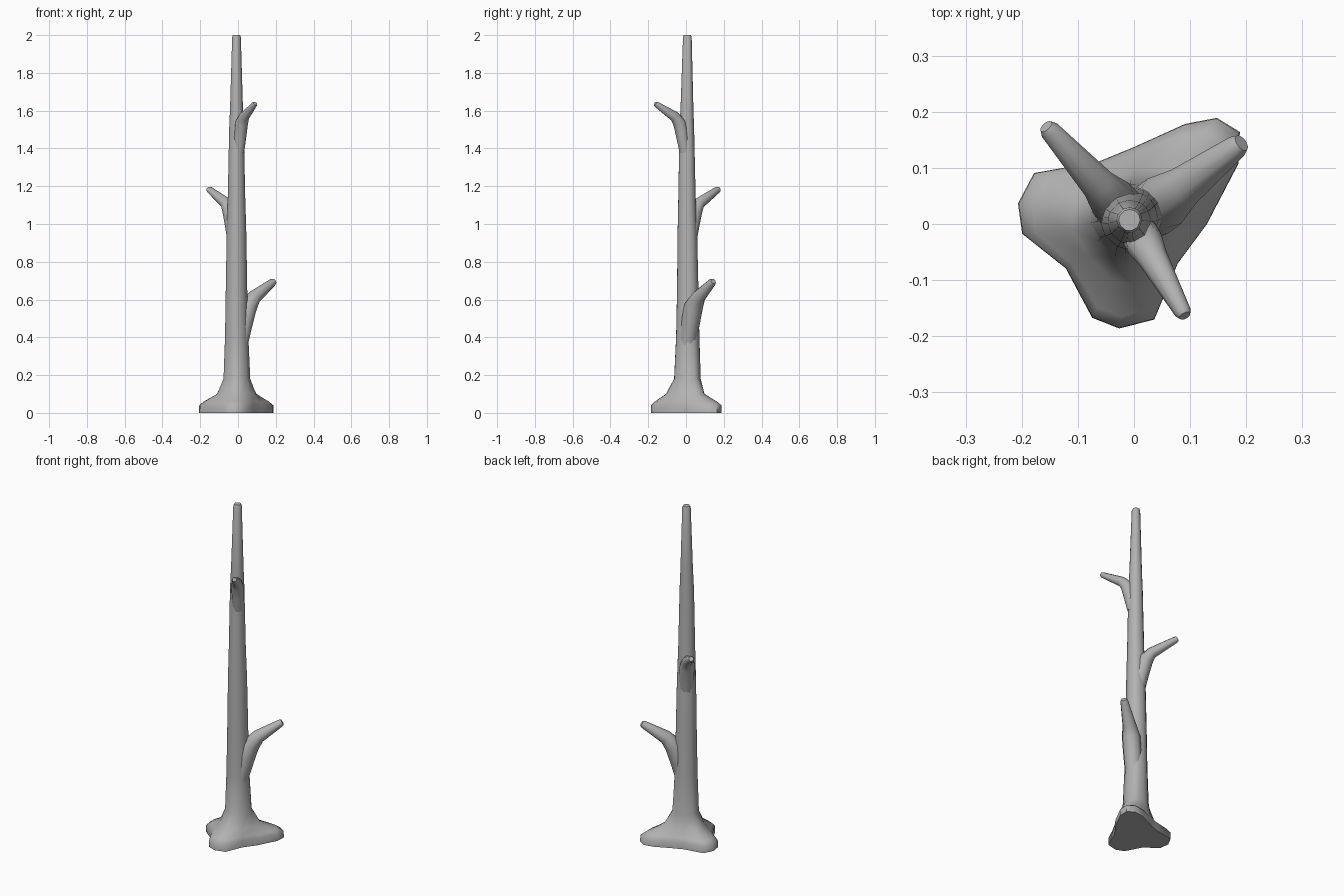
import bpy, bmesh, math
from mathutils import Vector

cube = bpy.data.objects.get("Cube")
if cube:
    bpy.data.objects.remove(cube, do_unlink=True)

bark = bpy.data.materials.new("grey bark")
bark.use_nodes = True
GREY = (0.45, 0.45, 0.45, 1)
bark.diffuse_color = GREY
bark.node_tree.nodes["Principled BSDF"].inputs["Base Color"].default_value = GREY


def loft(name, rings, sharp):
    """Skin a list of equal-length point rings and cap both ends."""
    bm = bmesh.new()
    loops = [[bm.verts.new(p) for p in ring] for ring in rings]
    for a, b in zip(loops, loops[1:]):
        n = len(a)
        for i in range(n):
            j = (i + 1) % n
            bm.faces.new((a[i], a[j], b[j], b[i]))
    bm.faces.new(loops[0][::-1])
    bm.faces.new(loops[-1])
    bmesh.ops.recalc_face_normals(bm, faces=bm.faces)
    mesh = bpy.data.meshes.new(name)
    bm.to_mesh(mesh)
    bm.free()
    mesh.materials.append(bark)
    obj = bpy.data.objects.new(name, mesh)
    bpy.context.collection.objects.link(obj)
    bpy.ops.object.select_all(action='DESELECT')
    obj.select_set(True)
    bpy.context.view_layer.objects.active = obj
    bpy.ops.object.shade_smooth_by_angle(angle=math.radians(sharp))


# Root footprint: three lobes as (angle, radius)
lobes = [(0, .13), (30, .215), (41, .25), (52, .24), (63, .2), (90, .137),
         (120, .128), (153, .2), (170, .21), (185, .2), (213, .145),
         (246, .183), (262, .188), (282, .174), (318, .105)]

# Trunk sections: height, centre x, centre y, radius, share of root outline
sections = [(0, 0, 0, .07, 1), (.04, 0, 0, .07, .99), (.06, 0, 0, .08, .8),
            (.1, 0, 0, .085, .22), (.18, -.005, .008, .068, .03),
            (.4, -.007, .009, .062, 0), (.65, -.008, .009, .057, 0),
            (.95, -.008, .007, .052, 0), (1.15, -.008, .005, .046, 0),
            (1.5, -.008, .004, .039, 0), (1.62, -.008, .005, .034, 0),
            (1.99, -.008, .007, .023, 0), (2, -.008, .007, .019, 0)]
rings = []
for z, cx, cy, r, mix in sections:
    ring = []
    for deg, out in lobes:
        a = math.radians(deg)
        rad = r + (out - r) * mix
        ring.append((cx + rad * math.cos(a), cy + rad * math.sin(a), z))
    rings.append(ring)
loft("trunk_and_roots", rings, 60)


def branch(name, deg, path, sides=10):
    """Tapered limb in one vertical plane; path is (reach, height, radius)."""
    a = math.radians(deg)
    out, up = Vector((math.cos(a), math.sin(a), 0)), Vector((0, 0, 1))
    side = up.cross(out)
    pts = [out * d + up * z for d, z, r in path]
    rings = []
    for i, (d, z, r) in enumerate(path):
        along = (pts[min(i + 1, len(pts) - 1)] - pts[max(i - 1, 0)]).normalized()
        across = along.cross(side)
        rings.append([pts[i] + r * (side * math.cos(t) + across * math.sin(t))
                      for t in (math.tau * k / sides for k in range(sides))])
    loft(name, rings, 60)


# Three stubs, each swelling out of the trunk before it turns outward
branch("lower_branch", 37, [(.01, .36, .045), (.04, .48, .05), (.068, .565, .05),
                            (.112, .615, .037), (.23, .691, .021), (.24, .697, .016)])
branch("middle_branch", 132, [(.01, .86, .042), (.036, .98, .043), (.06, 1.065, .042),
                              (.095, 1.11, .031), (.225, 1.181, .018), (.234, 1.186, .013)])
branch("upper_branch", 299, [(.005, 1.38, .03), (.02, 1.46, .034), (.04, 1.535, .034),
                             (.07, 1.57, .027), (.18, 1.634, .015), (.187, 1.638, .011)])
